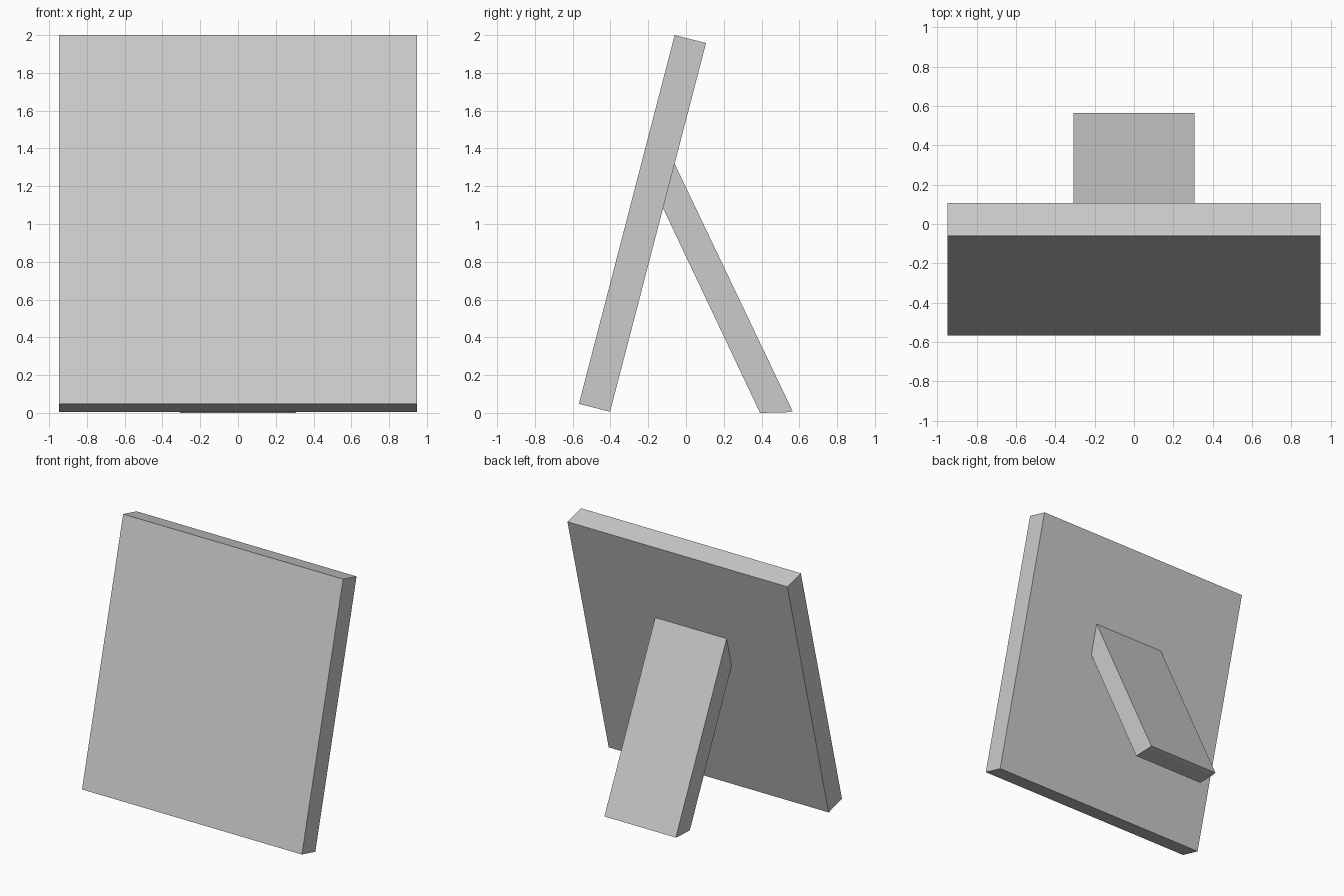
import bpy

if "Cube" in bpy.data.objects:
    bpy.data.objects.remove(bpy.data.objects["Cube"])


def extrude_profile(name, profile, half_width):
    """Solid made from a (y, z) side profile, extruded symmetrically along x."""
    n = len(profile)
    verts = [(x, y, z) for x in (-half_width, half_width) for y, z in profile]
    faces = [tuple(reversed(range(n))), tuple(range(n, 2 * n))]
    faces += [(i, (i + 1) % n, n + (i + 1) % n, n + i) for i in range(n)]
    mesh = bpy.data.meshes.new(name)
    mesh.from_pydata(verts, [], faces)
    mesh.update()
    obj = bpy.data.objects.new(name, mesh)
    bpy.context.collection.objects.link(obj)
    return obj


# Leaning front panel
extrude_profile("panel", [(-0.567, 0.048), (-0.402, 0.006),
                          (0.106, 1.958), (-0.06, 2.0)], 0.948)

# Rear support leg, its upper end sunk slightly into the panel
extrude_profile("support_leg", [(0.392, 0.0), (0.53, 0.003), (0.565, 0.008),
                                (-0.07, 1.34), (-0.129, 1.10)], 0.308)
